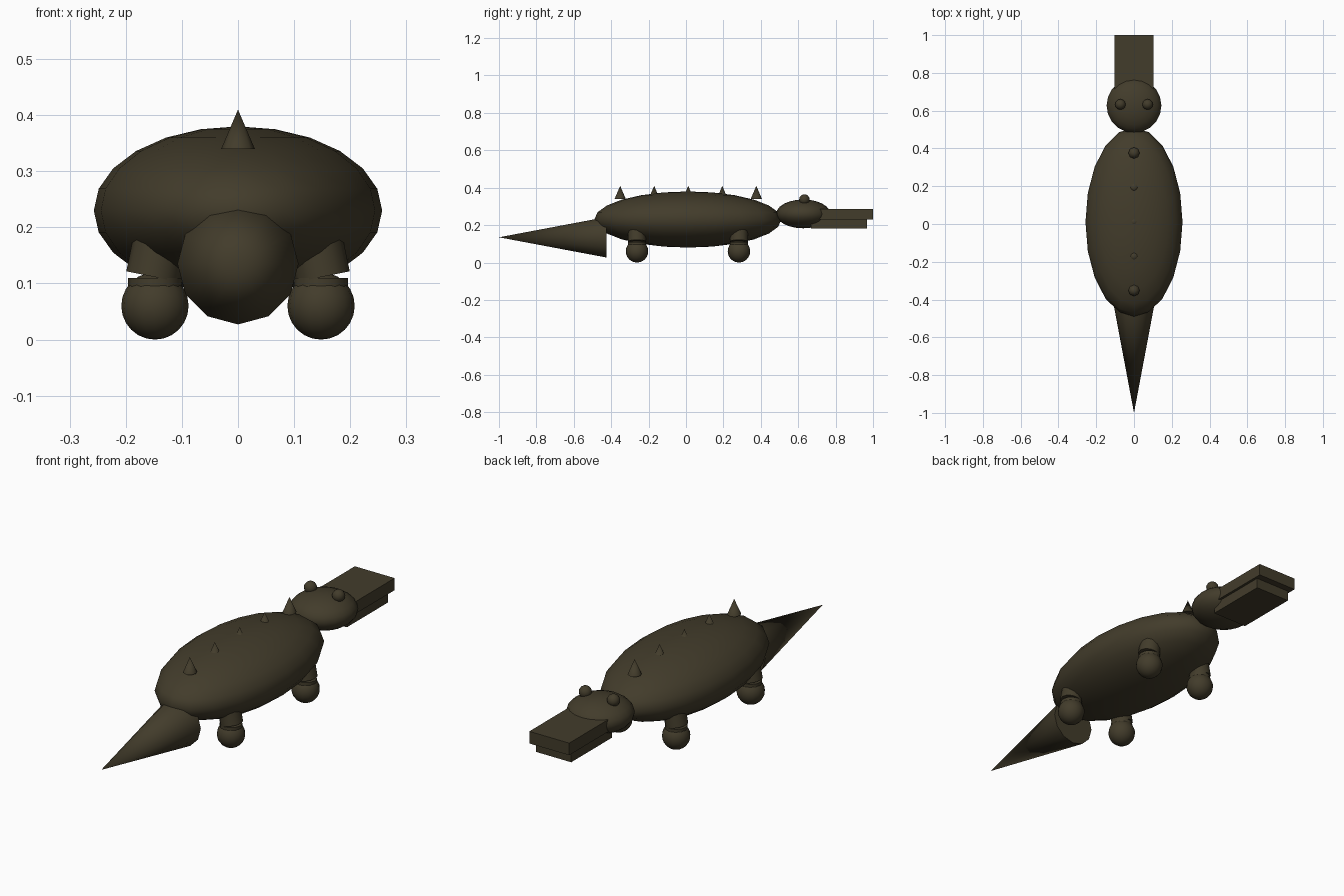
import bpy, math
from mathutils import Matrix

if "Cube" in bpy.data.objects:
    bpy.data.objects.remove(bpy.data.objects["Cube"])

hide = bpy.data.materials.new("dark olive hide")
hide.diffuse_color = (0.055, 0.045, 0.024, 1)
hide.use_nodes = True
hide.node_tree.nodes["Principled BSDF"].inputs["Base Color"].default_value = hide.diffuse_color


def finish(name, smooth=True):
    o = bpy.context.object
    o.name = name
    o.data.materials.append(hide)
    bpy.ops.object.transform_apply(location=False, rotation=True, scale=True)
    if smooth:
        bpy.ops.object.shade_smooth_by_angle(angle=math.radians(50))
    return o


def ball(name, loc, radii, seg, rings):
    bpy.ops.mesh.primitive_uv_sphere_add(segments=seg, ring_count=rings, radius=1, location=loc)
    bpy.context.object.scale = radii
    return finish(name)


def cone(name, loc, r1, r2, depth, sides, rot=(0, 0, 0)):
    bpy.ops.mesh.primitive_cone_add(vertices=sides, radius1=r1, radius2=r2, depth=depth,
                                    location=loc, rotation=rot)
    return finish(name)


def box(name, lo, hi):
    bpy.ops.mesh.primitive_cube_add(size=1, location=[(a + b) / 2 for a, b in zip(lo, hi)])
    bpy.context.object.scale = [b - a for a, b in zip(lo, hi)]
    return finish(name, smooth=False)


# Body and tail
ball("body", (0, 0.01, 0.23), (0.257, 0.5, 0.15), 20, 12)
cone("tail", (0, -0.713, 0.135), 0.108, 0, 0.574, 12, (math.pi / 2, 0, 0))

# Head, jaws and eyes
ball("head", (0, 0.627, 0.26), (0.145, 0.145, 0.077), 20, 12)
box("upper_jaw", (-0.102, 0.70, 0.23), (0.102, 1.0, 0.286))
box("lower_jaw", (-0.09, 0.668, 0.182), (0.09, 0.968, 0.23))
for s, side in ((-1, "left"), (1, "right")):
    ball(f"{side}_eye", (s * 0.072, 0.633, 0.337), (0.028,) * 3, 12, 8)

# Row of back spikes
for i in range(5):
    cone(f"back_spike_{i + 1}", (0, -0.352 + i * 0.182, 0.375), 0.03, 0, 0.07, 8)

# Legs: tilted thigh, upright shin, round foot
for y, end in ((-0.262, "tail_end"), (0.283, "head_end")):
    for s, side in ((-1, "left"), (1, "right")):
        tilt, length = 0.2, 0.14
        x = s * (0.151 - math.sin(tilt) * length / 2)
        z = 0.112 + math.cos(tilt) * length / 2
        cone(f"{end}_{side}_thigh", (x, y, z), 0.049, 0.049, length, 12, (0, -s * tilt, 0))
        cone(f"{end}_{side}_shin", (s * 0.148, y, 0.075), 0.048, 0.048, 0.07, 12)
        ball(f"{end}_{side}_foot", (s * 0.148, y, 0.06), (0.06,) * 3, 16, 12)
